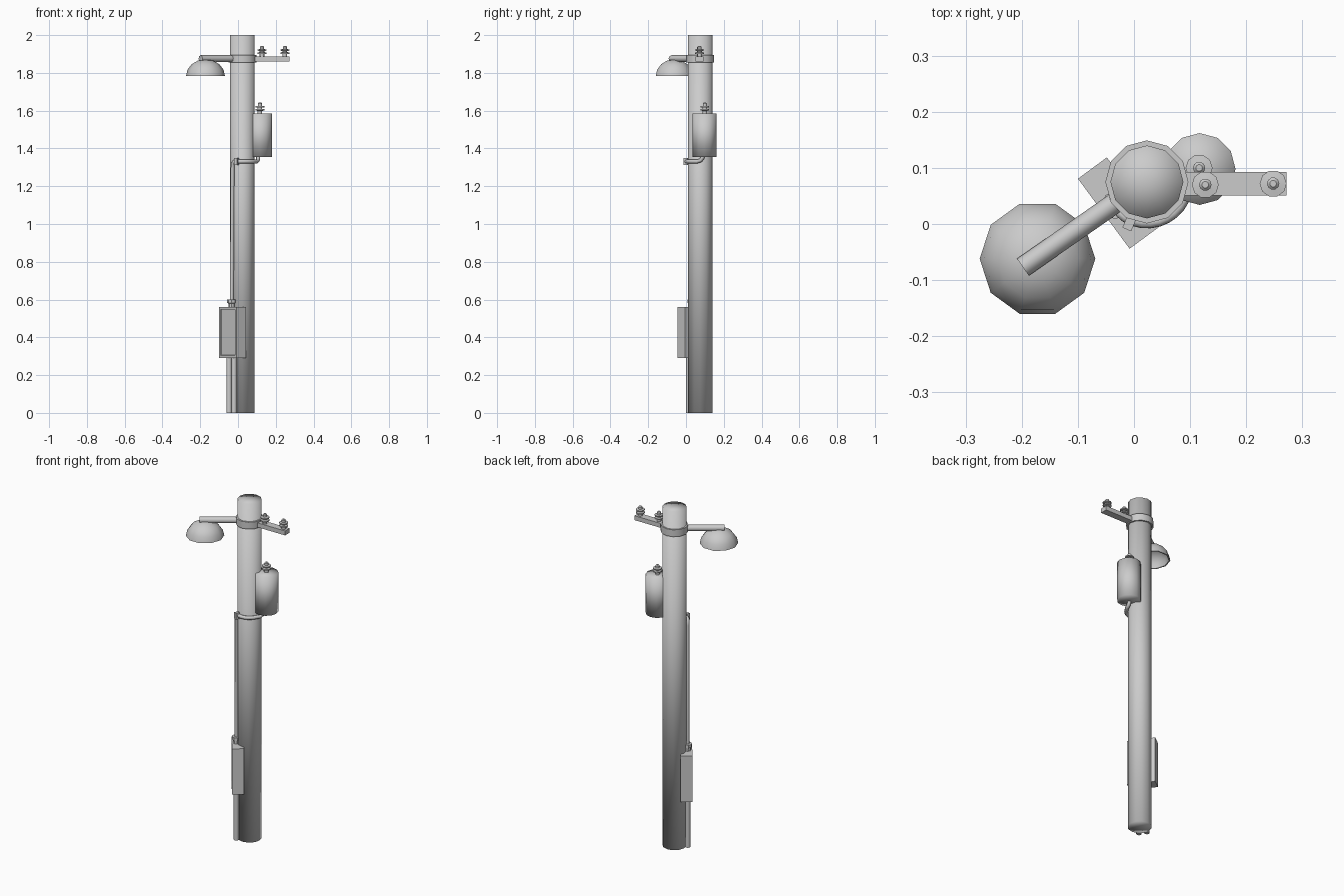
import bpy, bmesh, math
from mathutils import Vector

if "Cube" in bpy.data.objects:
    bpy.data.objects.remove(bpy.data.objects["Cube"])

PX, PY = 0.023, 0.075          # pole axis
FACE = math.radians(216.4)     # direction the meter box faces


def finish(name, bm, angle=None):
    bmesh.ops.recalc_face_normals(bm, faces=bm.faces)
    me = bpy.data.meshes.new(name)
    bm.to_mesh(me)
    bm.free()
    ob = bpy.data.objects.new(name, me)
    bpy.context.collection.objects.link(ob)
    if angle is not None:
        bpy.ops.object.select_all(action='DESELECT')
        bpy.context.view_layer.objects.active = ob
        ob.select_set(True)
        bpy.ops.object.shade_smooth_by_angle(angle=math.radians(angle))
    return ob


def lathe(name, profile, loc, sides=12, angle=40):
    """Spin (radius, z) points about a vertical axis; radius 0 makes a pole."""
    bm = bmesh.new()
    rings = []
    for r, z in profile:
        if r == 0:
            rings.append([bm.verts.new((loc[0], loc[1], loc[2] + z))] * sides)
        else:
            rings.append([bm.verts.new((loc[0] + r * math.cos(a), loc[1] + r * math.sin(a), loc[2] + z))
                          for a in (2 * math.pi * i / sides for i in range(sides))])
    for lo, hi in zip(rings, rings[1:]):
        for i in range(sides):
            j = (i + 1) % sides
            quad = list(dict.fromkeys((lo[i], lo[j], hi[j], hi[i])))
            bm.faces.new(quad)
    return finish(name, bm, angle)


def pipe(name, pts, radius):
    cu = bpy.data.curves.new(name, 'CURVE')
    cu.dimensions = '3D'
    cu.bevel_depth = radius
    cu.bevel_resolution = 2
    cu.use_fill_caps = True
    sp = cu.splines.new('POLY')
    sp.points.add(len(pts) - 1)
    for p, co in zip(sp.points, pts):
        p.co = (*co, 1)
    ob = bpy.data.objects.new(name, cu)
    bpy.context.collection.objects.link(ob)
    bpy.ops.object.select_all(action='DESELECT')
    bpy.context.view_layer.objects.active = ob
    ob.select_set(True)
    bpy.ops.object.convert(target='MESH')
    bpy.ops.object.shade_smooth_by_angle(angle=math.radians(50))


def box(name, loc, size, rot=0.0, panel=False):
    bm = bmesh.new()
    bmesh.ops.create_cube(bm, size=1)
    bmesh.ops.scale(bm, vec=size, verts=bm.verts)
    if panel:                  # recessed door on the local +x face
        bm.normal_update()
        face = max(bm.faces, key=lambda f: f.normal.x)
        bmesh.ops.inset_region(bm, faces=[face], thickness=0.018)
        bmesh.ops.inset_region(bm, faces=[face], thickness=0.003, depth=-0.005)
    ob = finish(name, bm)
    ob.location = loc
    ob.rotation_euler.z = rot


def around(deg, r, z):
    a = math.radians(deg)
    return (PX + r * math.cos(a), PY + r * math.sin(a), z)


# Pole and the collar carrying the arms
lathe("pole", [(0, 0), (0.065, 0), (0.065, 2.0), (0, 2.0)], (PX, PY, 0), 12, 100)
lathe("collar", [(0.06, 1.855), (0.074, 1.855), (0.074, 1.896), (0.06, 1.896)], (PX, PY, 0))

# Cross arm
box("cross_arm", (0.171, 0.072, 1.873), (0.202, 0.042, 0.026))

# Transformer can
lathe("transformer", [(0, 1.355), (0.064, 1.355), (0.064, 1.585), (0, 1.585)], (0.117, 0.098, 0), 12, 100)

# Insulators on the cross arm and transformer
INSULATOR = [(0, -0.003), (0.012, -0.003), (0.012, 0.014), (0.024, 0.016), (0.024, 0.023), (0.012, 0.025),
             (0.012, 0.031), (0.024, 0.033), (0.024, 0.039), (0.011, 0.041), (0.011, 0.053), (0.006, 0.058), (0, 0.058)]
for i, loc in enumerate([(0.127, 0.07, 1.885), (0.248, 0.072, 1.885), (0.116, 0.1, 1.585)]):
    lathe(f"insulator_{i + 1}", INSULATOR, loc, 10)

# Street lamp: arm and hollow shade
pipe("lamp_arm", [(-0.198, -0.077, 1.875), (-0.02, 0.047, 1.875)], 0.0185)
R, H = 0.103, 0.088
arc = [math.radians(a) for a in (0, 22, 45, 67)]
outer = [(R * math.cos(a), H * math.sin(a)) for a in arc] + [(0, H)]
inner = [(0, H - 0.008)] + [((R - 0.007) * math.cos(a), (H - 0.008) * math.sin(a)) for a in reversed(arc)]
lathe("lamp_shade", inner + outer, (-0.172, -0.062, 1.784), 10)

# Conduit from transformer, round the pole and down to the meter box
path = [(0.107, 0.09, 1.37), (0.107, 0.088, 1.352), (0.105, 0.078, 1.337), (0.1, 0.06, 1.331)]
path += [around(d, 0.073, 1.331) for d in range(-25, -126, -12)]
path += [around(-129, 0.072, 1.328), around(-135, 0.071, 1.316), around(-138, 0.07, 1.295),
         around(-143.6, 0.07, 0.57)]
pipe("conduit", path, 0.0105)
box("conduit_clamp", around(247, 0.08, 1.331), (0.024, 0.017, 0.038), math.radians(247))
lathe("conduit_gland", [(0, 0.555), (0.018, 0.555), (0.018, 0.58), (0.025, 0.582), (0.025, 0.6), (0, 0.6)],
      around(216.4, 0.07, 0), 8)

# Meter box with recessed door
box("meter_box", around(216.4, 0.0635, 0.426), (0.064, 0.155, 0.27), FACE, True)

# Twin ground pipes below the box
side = Vector((-math.sin(FACE), math.cos(FACE), 0))
for s in (-1, 1):
    base = Vector(around(216.4, 0.071, 0)) + side * 0.022 * s
    pipe(f"ground_pipe_{'a' if s < 0 else 'b'}", [base, base + Vector((0, 0, 0.3))], 0.0145)
